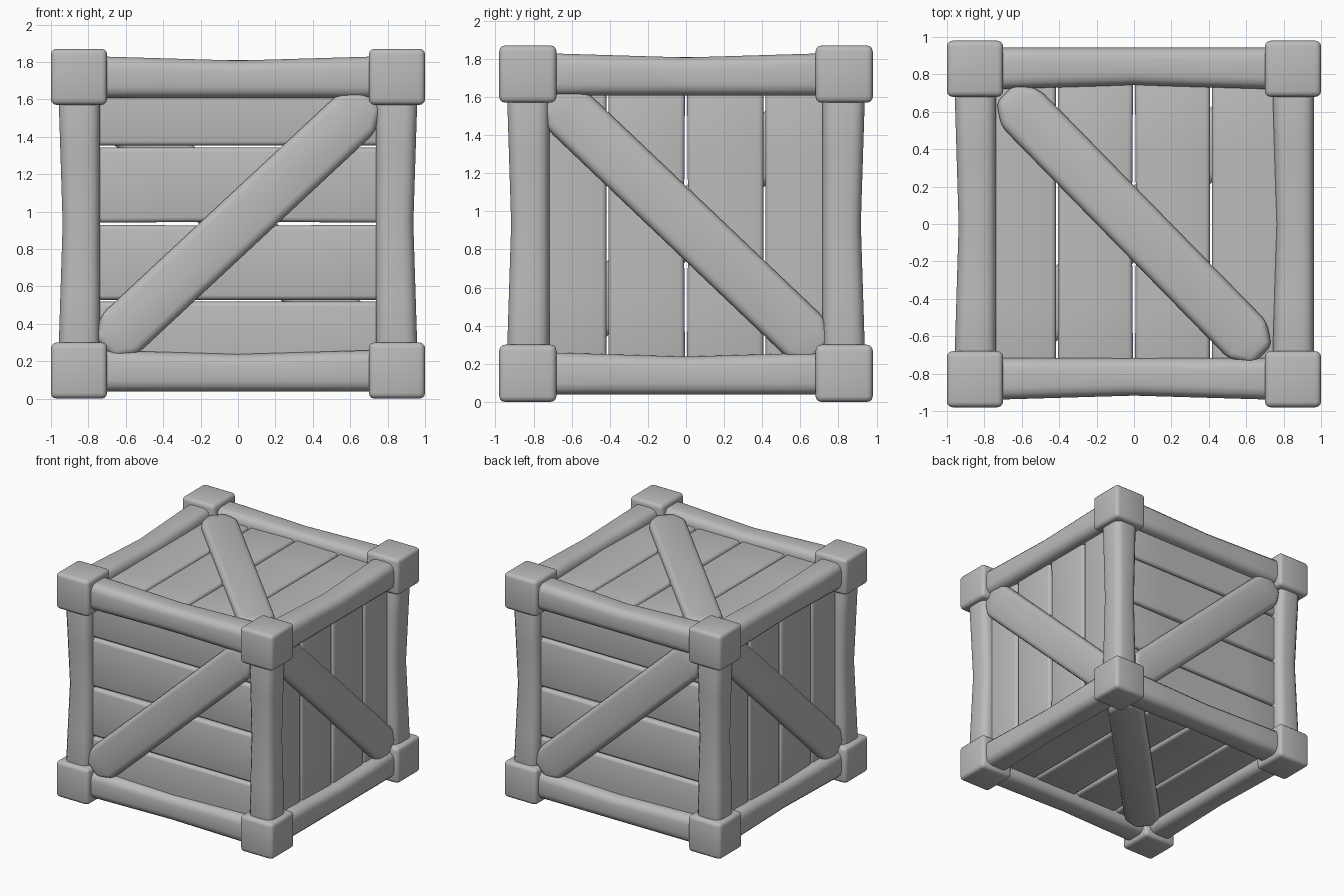
import bpy
import bmesh
from mathutils import Vector, Matrix

default = bpy.data.objects.get("Cube")
if default:
    bpy.data.objects.remove(default, do_unlink=True)

# Single colour
grey = bpy.data.materials.new("grey")
grey.use_nodes = True
grey.diffuse_color = (0.5, 0.5, 0.5, 1)
grey.node_tree.nodes["Principled BSDF"].inputs["Base Color"].default_value = (0.5, 0.5, 0.5, 1)

MID = Vector((0, 0, 0.935))             # crate centre
CORNER = Vector((0.85, 0.83, 0.785))    # corner block offsets
OUTER = Vector((0.955, 0.94, 0.897))    # outer surface of the beams


def bar(name, size, centre, bevel, axis=None, pinch=(0, 0, 0), depth=0.025, tip=None, rot=None):
    """Rounded box; along its long axis it may narrow in the middle or taper at the tips."""
    bm = bmesh.new()
    bmesh.ops.create_cube(bm, size=1)
    bmesh.ops.scale(bm, vec=size, verts=bm.verts)
    if axis is not None:
        long_edges = [e for e in bm.edges
                      if abs(e.verts[0].co[axis] - e.verts[1].co[axis]) > 0.01]
        bmesh.ops.subdivide_edges(bm, edges=long_edges, cuts=3, use_grid_fill=True)
        for v in bm.verts:
            t = 2 * v.co[axis] / size[axis]
            for i in range(3):
                if i != axis and v.co[i] * pinch[i] > 0:
                    v.co[i] -= pinch[i] * depth * (1 - abs(t))
            if tip:
                if abs(t) > 0.9:
                    v.co.z *= tip
                elif abs(t) > 0.1:
                    v.co[axis] *= 1.77
    bmesh.ops.recalc_face_normals(bm, faces=bm.faces)
    for f in bm.faces:
        f.smooth = True
    mesh = bpy.data.meshes.new(name)
    bm.to_mesh(mesh)
    bm.free()
    mesh.materials.append(grey)
    ob = bpy.data.objects.new(name, mesh)
    bpy.context.collection.objects.link(ob)
    ob.matrix_world = Matrix.Translation(MID + Vector(centre)) @ (rot or Matrix()).to_4x4()
    mod = ob.modifiers.new("rounding", "BEVEL")
    mod.width = bevel
    mod.segments = 3
    mod.limit_method = "ANGLE"
    mod.angle_limit = 0.5
    return ob


# Corner blocks
for sx in (-1, 1):
    for sy in (-1, 1):
        for sz in (-1, 1):
            bar("corner_block", (0.3, 0.3, 0.3),
                (sx * CORNER.x, sy * CORNER.y, sz * CORNER.z), 0.03)

# Frame beams along each axis, narrowed in the middle
for axis, name in enumerate(("cross_beam", "side_beam", "corner_post")):
    a, b = [i for i in range(3) if i != axis]
    for sa in (-1, 1):
        for sb in (-1, 1):
            size, centre = Vector((0.225,) * 3), Vector()
            size[axis] = 2 * CORNER[axis]
            centre[a], centre[b] = sa * CORNER[a], sb * CORNER[b]
            pinch = ((0, -1, 1), (-1, 0, 1), (sa, sb, 0))[axis]
            bar(name, size, centre, 0.06, axis, pinch)

# Four planks on every face: (face axis, plank direction, stacking direction)
for normal, along, across in ((1, 0, 2), (0, 2, 1), (2, 1, 0)):
    for side in (-1, 1):
        for k in range(4):
            size, centre = Vector(), Vector()
            size[normal], size[across] = 0.07, 0.402
            size[along] = 2 * CORNER[along] - 0.04
            centre[normal] = side * (OUTER[normal] - 0.08 - 0.035)
            centre[across] = (k - 1.5) * 0.412
            pinch = [0, 0, 0]
            pinch[across] = 1 if k % 2 else -1
            bar("plank", size, centre, 0.025, along, pinch, 0.006)

# Diagonal brace on every face: outward normal and direction
braces = {
    "front_brace": ((0, -1, 0), (0.73, 0, 0.68)),
    "back_brace": ((0, 1, 0), (-0.73, 0, 0.68)),
    "left_brace": ((1, 0, 0), (0, -0.725, 0.69)),
    "right_brace": ((-1, 0, 0), (0, 0.725, 0.69)),
    "top_brace": ((0, 0, 1), (-0.7, 0.715, 0)),
    "bottom_brace": ((0, 0, -1), (0.7, 0.715, 0)),
}
for name, (n, d) in braces.items():
    n, d = Vector(n), Vector(d).normalized()
    rot = Matrix((d, n, d.cross(n))).transposed()
    reach = abs(n.dot(OUTER)) - 0.022
    bar(name, (1.96, 0.13, 0.285), n * (reach - 0.065), 0.04, 0, tip=0.5, rot=rot)
